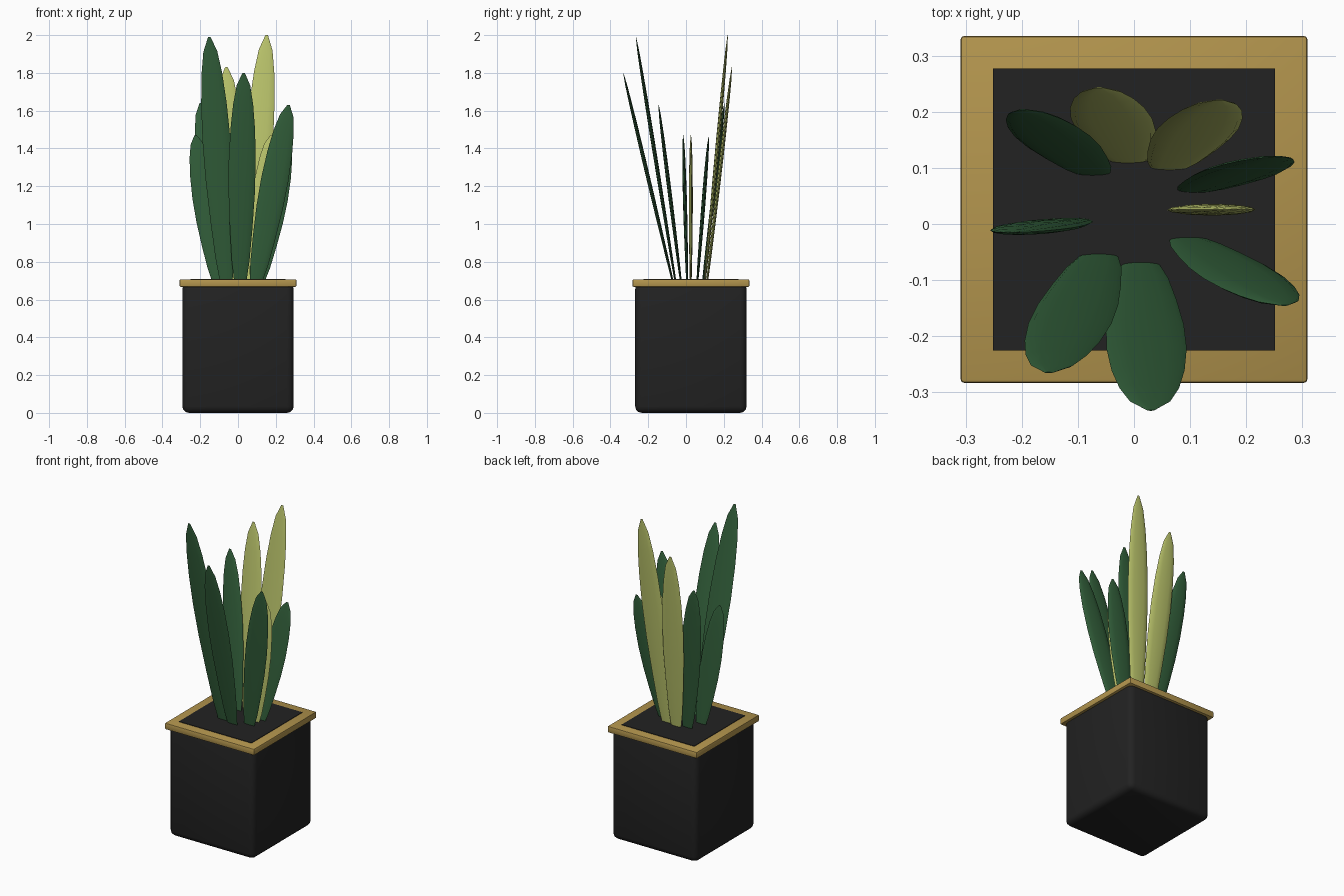
import bpy, bmesh, math
from mathutils import Vector

if "Cube" in bpy.data.objects:
    bpy.data.objects.remove(bpy.data.objects["Cube"])


def material(name, rgb):
    m = bpy.data.materials.new(name)
    m.diffuse_color = (*rgb, 1)
    m.use_nodes = True
    m.node_tree.nodes["Principled BSDF"].inputs["Base Color"].default_value = m.diffuse_color
    return m


BLACK = material("charcoal", (0.016, 0.016, 0.016))
GOLD = material("tan gold", (0.45, 0.30, 0.075))
GREEN = material("leaf green", (0.033, 0.118, 0.044))
YELLOW = material("leaf yellow", (0.50, 0.56, 0.15))
CY = 0.026  # centre of the pot in y


def finish(name, bm, mat, angle=35):
    bmesh.ops.recalc_face_normals(bm, faces=bm.faces)
    me = bpy.data.meshes.new(name)
    bm.to_mesh(me)
    bm.free()
    me.materials.append(mat)
    ob = bpy.data.objects.new(name, me)
    bpy.context.collection.objects.link(ob)
    bpy.ops.object.select_all(action='DESELECT')
    ob.select_set(True)
    bpy.context.view_layer.objects.active = ob
    bpy.ops.object.shade_smooth_by_angle(angle=math.radians(angle))
    return ob


def box(name, half, z0, z1, mat, bevel=0, segments=3):
    bm = bmesh.new()
    bmesh.ops.create_cube(bm, size=1)
    for v in bm.verts:
        v.co = (v.co.x * 2 * half, CY + v.co.y * 2 * half, z0 + (v.co.z + 0.5) * (z1 - z0))
    if bevel:
        bmesh.ops.bevel(bm, geom=bm.edges[:], offset=bevel, segments=segments,
                        profile=0.5, affect='EDGES')
    return finish(name, bm, mat)


# Leaf outline: position along the leaf, share of full width
PROFILE = [(0, 0.45), (0.1, 0.66), (0.25, 0.83), (0.42, 0.97), (0.58, 1), (0.73, 0.91),
           (0.85, 0.74), (0.94, 0.5), (1, 0.09)]
SIDES = 12


def leaf(name, base, tip, width, mat, thick=0.021):
    base, tip = Vector((*base, 0.695)), Vector(tip)
    axis = (tip - base).normalized()
    out = axis.cross(Vector((1, 0, 0))).normalized()   # thin direction
    side = out.cross(axis).normalized()                # broad direction
    bm = bmesh.new()
    rings = []
    for t, w in PROFILE:
        c = base.lerp(tip, t)
        ring = []
        for i in range(SIDES):
            a = 2 * math.pi * i / SIDES
            ring.append(bm.verts.new(c + side * (math.cos(a) * w * width / 2)
                                     + out * (math.sin(a) * w * thick / 2)))
        rings.append(ring)
    for lo, hi in zip(rings, rings[1:]):
        for i in range(SIDES):
            j = (i + 1) % SIDES
            bm.faces.new((lo[i], lo[j], hi[j], hi[i]))
    bm.faces.new(rings[0])
    bm.faces.new(rings[-1])
    return finish(name, bm, mat, 50)


# Pot, rim and soil
box("pot", 0.295, 0, 0.69, BLACK, 0.035)
box("rim", 0.309, 0.667, 0.707, GOLD, 0.006, 2)
box("soil", 0.251, 0.69, 0.710, BLACK)

# Leaves: name, foot (x, y), tip (x, y, z), width, colour
LEAVES = [
    ("leaf_front", (0.012, -0.070), (0.03, -0.332, 1.80), 0.143, GREEN),
    ("leaf_front_left", (-0.062, -0.056), (-0.152, -0.265, 1.99), 0.148, GREEN),
    ("leaf_front_right", (0.095, -0.027), (0.268, -0.145, 1.63), 0.145, GREEN),
    ("leaf_left", (-0.105, 0.006), (-0.225, -0.015, 1.47), 0.135, GREEN),
    ("leaf_back_left", (-0.072, 0.090), (-0.198, 0.204, 1.64), 0.135, GREEN),
    ("leaf_back", (-0.01, 0.112), (-0.062, 0.243, 1.83), 0.145, YELLOW),
    ("leaf_back_right", (0.062, 0.100), (0.152, 0.221, 2.0), 0.145, YELLOW),
    ("leaf_right_outer", (0.108, 0.060), (0.258, 0.120, 1.46), 0.140, GREEN),
    ("leaf_right_inner", (0.095, 0.025), (0.178, 0.026, 1.47), 0.135, YELLOW),
]
for spec in LEAVES:
    leaf(*spec)
